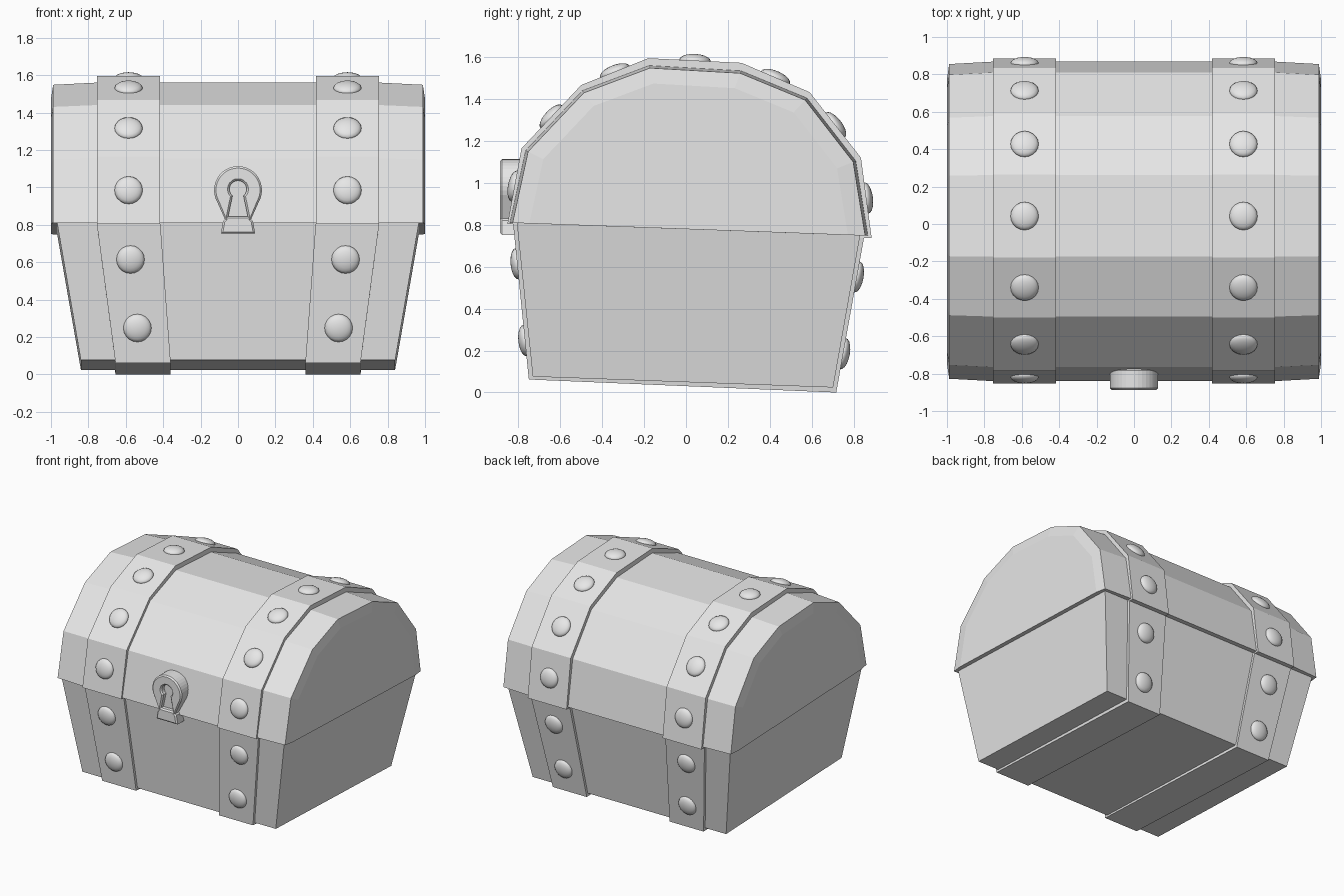
import bpy, bmesh, math
from mathutils import Vector, Matrix

if "Cube" in bpy.data.objects:
    bpy.data.objects.remove(bpy.data.objects["Cube"])

grey = bpy.data.materials.new("light grey")
grey.diffuse_color = (0.8, 0.8, 0.8, 1)
grey.use_nodes = True
grey.node_tree.nodes["Principled BSDF"].inputs["Base Color"].default_value = grey.diffuse_color


def finish(name, bm, smooth=False):
    bmesh.ops.recalc_face_normals(bm, faces=bm.faces)
    for f in bm.faces:
        f.smooth = smooth
    me = bpy.data.meshes.new(name)
    bm.to_mesh(me)
    bm.free()
    me.materials.append(grey)
    ob = bpy.data.objects.new(name, me)
    bpy.context.collection.objects.link(ob)
    return ob


def loft(name, sections):
    """Closed solid through matching rings of 3D points."""
    bm = bmesh.new()
    rings = [[bm.verts.new(p) for p in s] for s in sections]
    for a, b in zip(rings, rings[1:]):
        for i in range(len(a)):
            j = (i + 1) % len(a)
            bm.faces.new((a[i], a[j], b[j], b[i]))
    bm.faces.new(rings[0])
    bm.faces.new(rings[-1])
    return finish(name, bm)


def section(profile, x, s=1.0):
    """Profile (y, z) at x, shrunk about the centre of the lid seam."""
    return [(x, y * s, 0.78 + (z - 0.78) * s) for y, z in profile]


def quad(x0, x1, front, back):
    return [(x0, *front), (x1, *front), (x1, *back), (x0, *back)]


# Arched lid, tapering a little beyond the bands, slightly domed ends
lid = [(-.84, .81), (-.765, 1.155), (-.495, 1.44), (-.175, 1.56),
       (.262, 1.535), (.577, 1.405), (.81, 1.105), (.868, .748)]
ends = [(.755, 1), (.988, .985), (1.0, .89)]
loft("lid", [section(lid, -x, s) for x, s in reversed(ends)]
     + [section(lid, x, s) for x, s in ends])

# Tapered box
loft("chest_body", [quad(-.84, .84, (-.731, .076), (.702, .024)),
                    quad(-.967, .967, (-.807, .809), (.831, .75))])

# Bands round lid and body, with one rivet on every facet
band = [(-.852, .805), (-.785, 1.165), (-.5, 1.467), (-.18, 1.595),
        (.265, 1.573), (.59, 1.433), (.835, 1.12), (.886, .736)]
low_f, low_b = (-.75, .062), (.717, 0)
top_f, top_b = (-.825, .805), (.85, .742)


def rivet(bm, x, a, b, t):
    a, b = Vector((x, *a)), Vector((x, *b))
    d = b - a
    normal = Vector((0, -d.z, d.y))  # profile runs front to back over the top
    m = (Matrix.Translation(a.lerp(b, t))
         @ normal.to_track_quat('Z', 'Y').to_matrix().to_4x4()
         @ Matrix.Diagonal((1, 1, .42, 1)))
    bmesh.ops.create_uvsphere(bm, u_segments=20, v_segments=10, radius=.075, matrix=m)


for side, sx in (("left", -1), ("right", 1)):
    loft(side + "_lid_band", [section(band, sx * .417), section(band, sx * .755)])
    loft(side + "_body_band", [quad(sx * .36, sx * .655, low_f, low_b),
                               quad(sx * .415, sx * .755, top_f, top_b)])
    bm = bmesh.new()
    for a, b in zip(band, band[1:]):
        rivet(bm, sx * .585, a, b, .5)
    for t, x in ((.743, .575), (.25, .538)):
        rivet(bm, sx * x, low_f, top_f, t)
        rivet(bm, sx * x, top_b, low_b, 1 - t)
    finish(side + "_rivets", bm, True)


# Lock plate with a keyhole
def arc(cz, r, a0, a1, n):
    angles = [math.radians(a0 + (a1 - a0) * i / n) for i in range(n + 1)]
    return [(r * math.cos(a), cz + r * math.sin(a)) for a in angles]


outline = arc(.985, .128, -30, 210, 24) + [
    (-.07, .83), (-.08, .82), (-.092, .752), (.092, .752), (.08, .82), (.07, .83)]
keyhole = arc(.99, .046, -50, 230, 16) + [(-.052, .845), (.052, .845)]
cu = bpy.data.curves.new("lock_curve", 'CURVE')
cu.dimensions = '2D'
cu.fill_mode = 'BOTH'
cu.extrude, cu.bevel_depth, cu.offset, cu.bevel_resolution = .048, .01, -.01, 0
for pts in (outline, keyhole):
    sp = cu.splines.new('POLY')
    sp.points.add(len(pts) - 1)
    for p, (x, z) in zip(sp.points, pts):
        p.co = (x, z, 0, 1)
    sp.use_cyclic_u = True
tmp = bpy.data.objects.new("lock_helper", cu)
bpy.context.collection.objects.link(tmp)
me = bpy.data.meshes.new_from_object(tmp.evaluated_get(bpy.context.evaluated_depsgraph_get()))
bpy.data.objects.remove(tmp)
me.transform(Matrix.Translation((0, -.83, 0)) @ Matrix.Rotation(math.pi / 2, 4, 'X'))
bm = bmesh.new()
bm.from_mesh(me)
bmesh.ops.remove_doubles(bm, verts=bm.verts, dist=.0002)
finish("lock_plate", bm)

# Recessed floor of the keyhole
loft("keyhole_floor", [[(x, y, z) for x, z in ((-.06, .83), (.06, .83), (.06, 1.05), (-.06, 1.05))]
                       for y in (-.85, -.79)])
